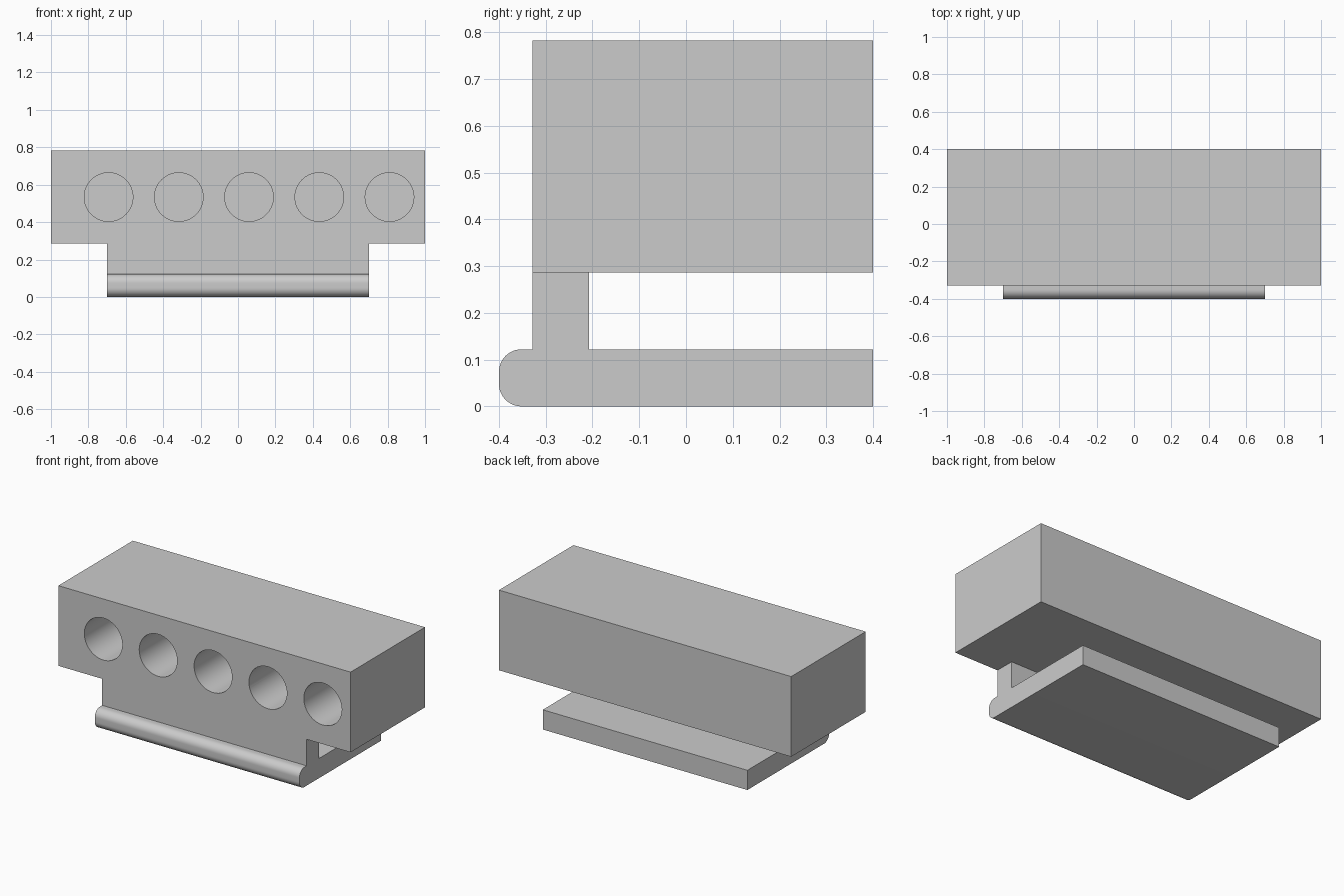
import bpy, bmesh
from math import sin, cos, pi

if "Cube" in bpy.data.objects:
    bpy.data.objects.remove(bpy.data.objects["Cube"])


def extrude_profile(name, points, x0, x1):
    """Solid made from a (y, z) outline swept along x."""
    bm = bmesh.new()
    face = bm.faces.new([bm.verts.new((x0, y, z)) for y, z in points])
    swept = bmesh.ops.extrude_face_region(bm, geom=[face])
    verts = [v for v in swept["geom"] if isinstance(v, bmesh.types.BMVert)]
    bmesh.ops.translate(bm, verts=verts, vec=(x1 - x0, 0, 0))
    bmesh.ops.recalc_face_normals(bm, faces=bm.faces)
    mesh = bpy.data.meshes.new(name)
    bm.to_mesh(mesh)
    bm.free()
    obj = bpy.data.objects.new(name, mesh)
    bpy.context.collection.objects.link(obj)
    return obj


def combine(target, other, operation):
    """Apply a boolean and discard the helper object."""
    mod = target.modifiers.new(operation.lower(), "BOOLEAN")
    mod.operation = operation
    mod.solver = "EXACT"
    mod.object = other
    bpy.context.view_layer.objects.active = target
    bpy.ops.object.modifier_apply(modifier=mod.name)
    bpy.data.objects.remove(other)


FRONT, BACK = -0.328, 0.4
BASE, TOP = 0.286, 0.782
SLAB, R = 0.122, 0.048

# Upper block
body = extrude_profile("holder_body", [(FRONT, BASE), (BACK, BASE), (BACK, TOP), (FRONT, TOP)], -1, 1)

# Lower clip: slab with rounded front lip, and the wall joining it to the block
def arc(cz, start, steps=12):
    return [(-0.4 + R + R * cos(start + pi / 2 * i / steps),
             cz + R * sin(start + pi / 2 * i / steps)) for i in range(steps + 1)]

outline = ([(BACK, 0), (BACK, SLAB), (-0.207, SLAB), (-0.207, BASE + 0.05),
            (FRONT, BASE + 0.05), (FRONT, SLAB)]
           + arc(SLAB - R, pi / 2) + arc(R, pi))
clip = extrude_profile("lower_clip", outline, -0.7, 0.7)
combine(body, clip, "UNION")

# Row of five blind holes in the front face
DEPTH = 0.58
for i in range(5):
    bpy.ops.mesh.primitive_cylinder_add(
        vertices=64, radius=0.13, depth=DEPTH + 0.1, rotation=(pi / 2, 0, 0),
        location=(-0.692 + 0.3755 * i, FRONT + (DEPTH - 0.1) / 2, 0.534))
    cutter = bpy.context.object
    cutter.name = "hole_cutter"
    cutter.hide_render = True
    combine(body, cutter, "DIFFERENCE")

# Smooth lip and bores, crisp edges elsewhere
bpy.ops.object.select_all(action="DESELECT")
body.select_set(True)
bpy.context.view_layer.objects.active = body
bpy.ops.object.shade_smooth_by_angle(angle=pi / 6)
